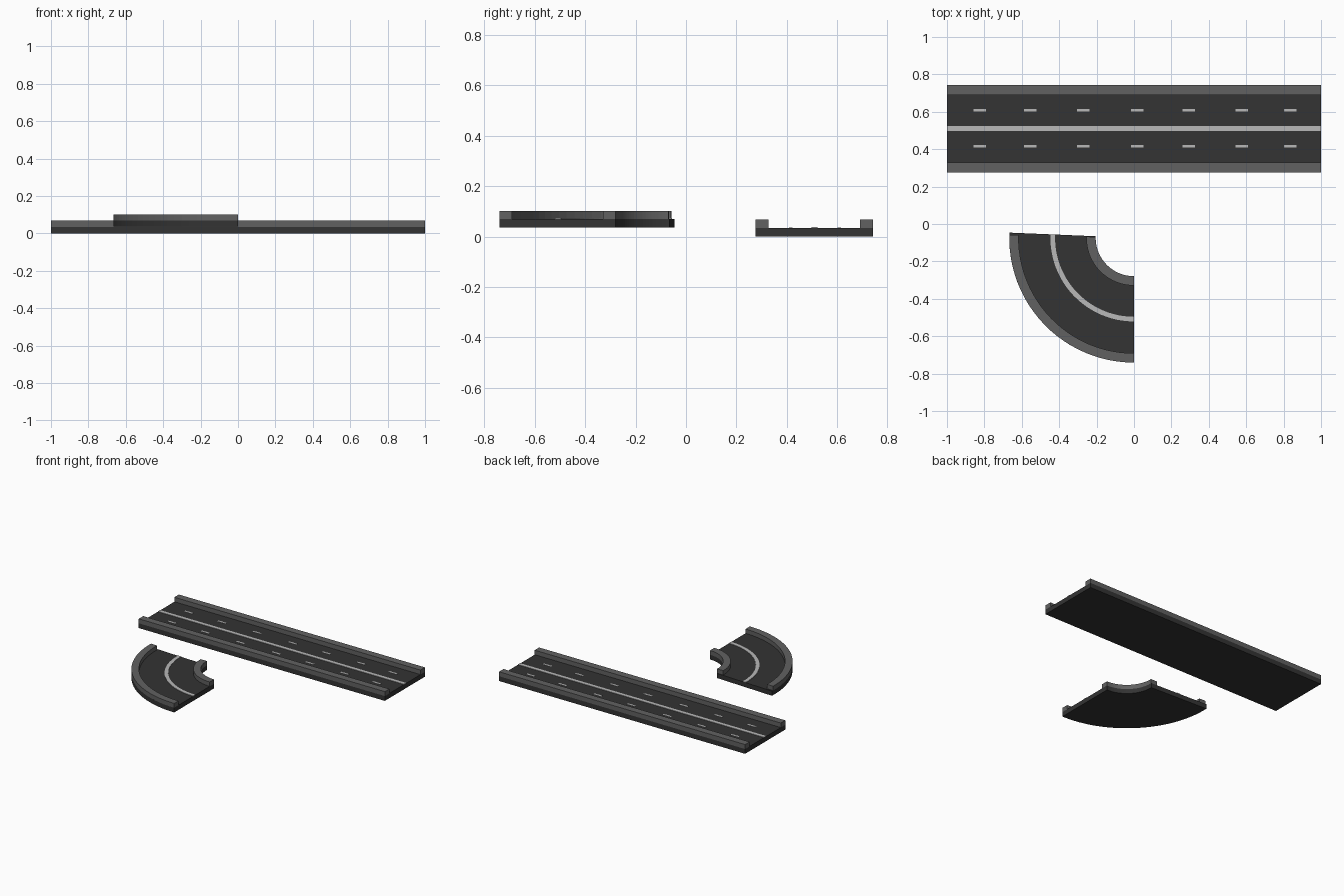
import bpy, bmesh, math

if "Cube" in bpy.data.objects:
    bpy.data.objects.remove(bpy.data.objects["Cube"])


def material(name, v):
    m = bpy.data.materials.new(name)
    m.diffuse_color = (v, v, v, 1)
    m.use_nodes = True
    m.node_tree.nodes["Principled BSDF"].inputs["Base Color"].default_value = m.diffuse_color
    return m


ASPHALT = material("asphalt", 0.033)
CURB = material("curb_grey", 0.12)
PAINT = material("road_paint", 0.48)


def finish(name, bm, mat):
    bmesh.ops.recalc_face_normals(bm, faces=bm.faces)
    me = bpy.data.meshes.new(name)
    bm.to_mesh(me)
    bm.free()
    me.materials.append(mat)
    ob = bpy.data.objects.new(name, me)
    bpy.context.collection.objects.link(ob)
    return ob


def sweep(name, rings, mat):
    """Skin a closed solid through a list of four-point sections."""
    bm = bmesh.new()
    loops = [[bm.verts.new(p) for p in ring] for ring in rings]
    for a, b in zip(loops, loops[1:]):
        for i in range(4):
            j = (i + 1) % 4
            bm.faces.new((a[i], a[j], b[j], b[i]))
    bm.faces.new(loops[0])
    bm.faces.new(loops[-1])
    return finish(name, bm, mat)


def box(name, x0, x1, y0, y1, z0, z1, mat):
    return sweep(name, [[(x, y0, z0), (x, y1, z0), (x, y1, z1), (x, y0, z1)]
                        for x in (x0, x1)], mat)


CENTRE_Y = -0.074
SEGMENTS = 24


def arc(name, r0, r1, z0, z1, degrees, mat):
    """Rectangular section turned clockwise from straight down."""
    rings = []
    for i in range(SEGMENTS + 1):
        a = math.radians(270 - degrees * i / SEGMENTS)
        c, s = math.cos(a), math.sin(a)
        rings.append([(r * c, CENTRE_Y + r * s, z)
                      for r, z in ((r0, z0), (r1, z0), (r1, z1), (r0, z1))])
    ob = arc_ob = sweep(name, rings, mat)
    return ob


# Straight road
box("straight_road", -1, 1, 0.276, 0.742, 0, 0.035, ASPHALT)
box("straight_curb_front", -1, 1, 0.276, 0.328, 0.035, 0.068, CURB)
box("straight_curb_back", -1, 1, 0.69, 0.742, 0.035, 0.068, CURB)
box("straight_centre_line", -1, 1, 0.498, 0.523, 0.033, 0.038, PAINT)

# Lane dashes
for row, y in (("front", 0.415), ("back", 0.608)):
    for i, x in enumerate((-0.825, -0.555, -0.272, 0.018, 0.292, 0.576, 0.836)):
        box(f"lane_dash_{row}_{i + 1}", x - 0.033, x + 0.033,
            y - 0.007, y + 0.007, 0.033, 0.0365, PAINT)

# Curved road
arc("curved_road", 0.205, 0.667, 0.036, 0.07, 182.4 - 90, ASPHALT)
arc("curved_curb_inner", 0.205, 0.255, 0.07, 0.102, 91.4, CURB)
arc("curved_curb_outer", 0.617, 0.667, 0.07, 0.102, 91.4, CURB)
arc("curved_centre_line", 0.422, 0.447, 0.068, 0.073, 92.4, PAINT)
